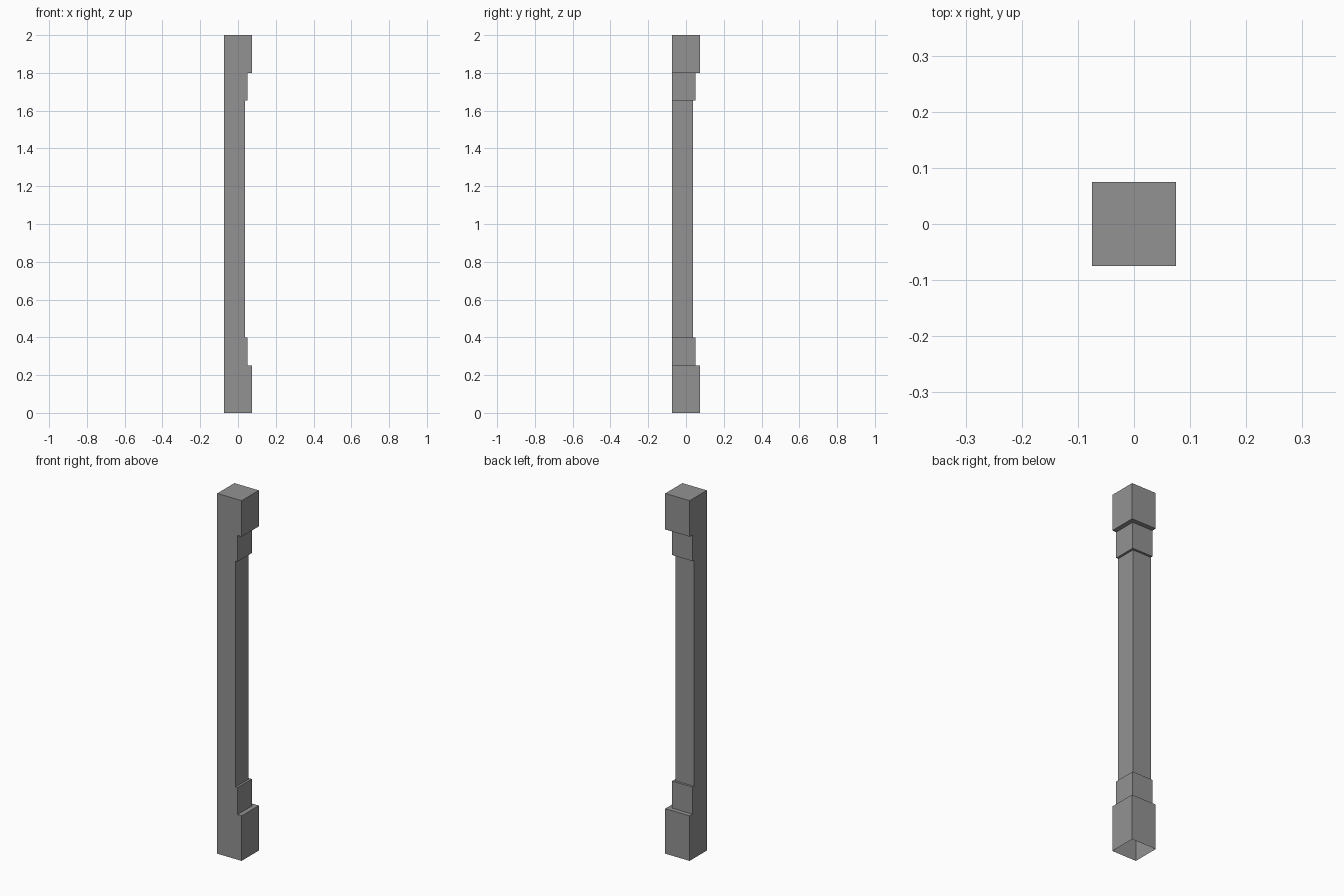
import bpy, bmesh

if "Cube" in bpy.data.objects:
    bpy.data.objects.remove(bpy.data.objects["Cube"])

A = 0.075  # half width; the -x and -y sides stay flush along the full height
# Stepped profile: (outer edge on +x / +y, height)
STEPS = [(A, 0), (A, 0.25), (0.05, 0.25), (0.05, 0.40), (0.0375, 0.40),
         (0.0375, 1.655), (0.05, 1.655), (0.05, 1.80), (A, 1.80), (A, 2.0)]

bm = bmesh.new()


def face(points):
    bm.faces.new([bm.verts.new(p) for p in points])


def swap(points, flip):
    """Reflect across the diagonal x = y, keeping the winding outward."""
    return [(y, x, z) for x, y, z in reversed(points)] if flip else points


for flip in (False, True):
    # Flush side carrying the stepped silhouette
    side = [(-A, -A, 0)] + [(w, -A, z) for w, z in STEPS] + [(-A, -A, 2.0)]
    face(swap(side, flip))
    # Stepped walls and mitred ledges
    for (w1, z1), (w2, z2) in zip(STEPS, STEPS[1:]):
        face(swap([(w1, -A, z1), (w1, w1, z1), (w2, w2, z2), (w2, -A, z2)], flip))

# Top cap; the underside is left open
face([(-A, -A, 2), (A, -A, 2), (A, A, 2), (-A, A, 2)])

bmesh.ops.remove_doubles(bm, verts=bm.verts, dist=1e-5)
bmesh.ops.recalc_face_normals(bm, faces=bm.faces)

mesh = bpy.data.meshes.new("corner_post")
bm.to_mesh(mesh)
bm.free()

# Dark grey finish
grey = bpy.data.materials.new("dark_grey")
grey.diffuse_color = (0.29, 0.29, 0.29, 1)
grey.use_nodes = True
grey.node_tree.nodes["Principled BSDF"].inputs["Base Color"].default_value = grey.diffuse_color
mesh.materials.append(grey)

bpy.context.collection.objects.link(bpy.data.objects.new("corner_post", mesh))
